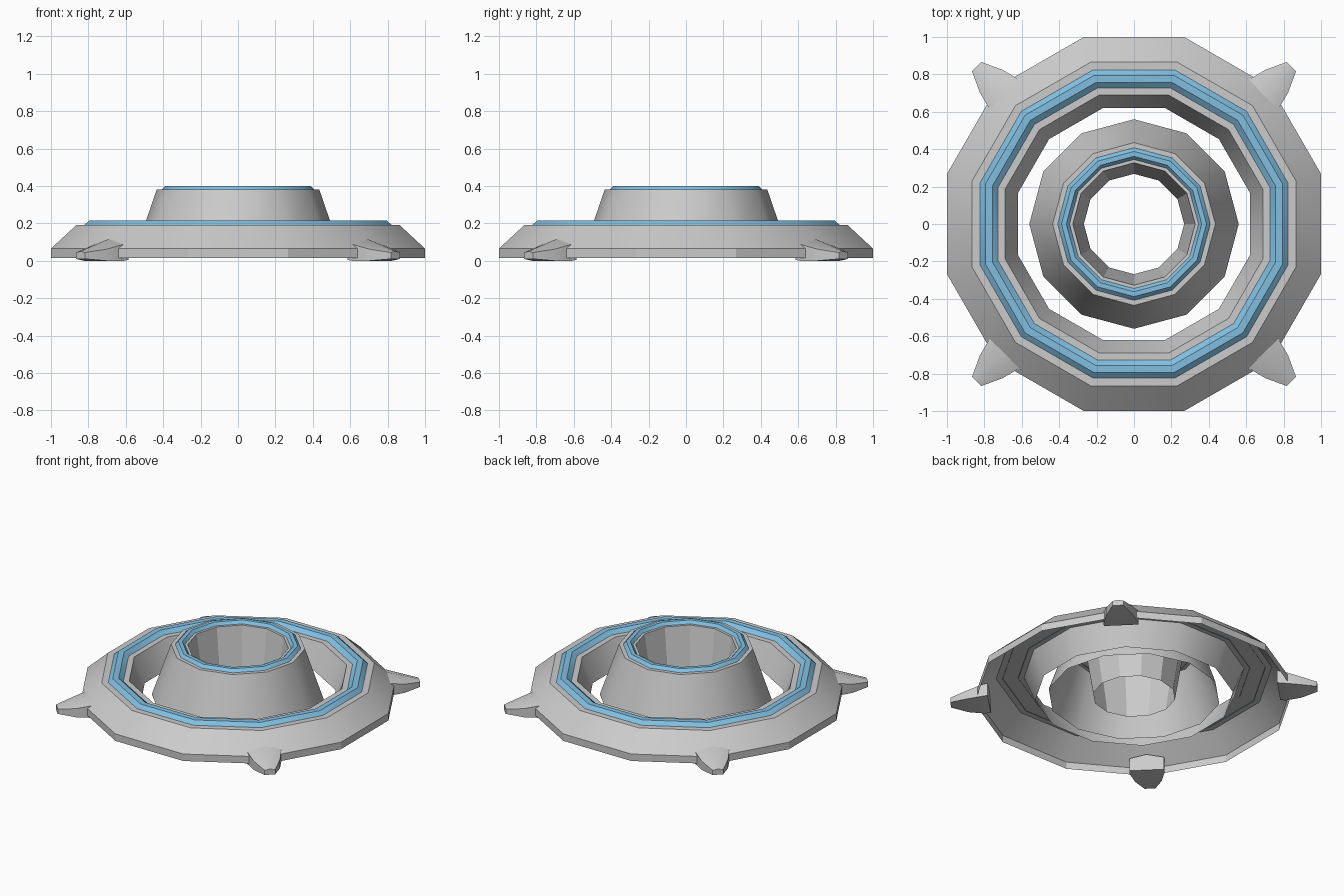
import bpy, bmesh, math

if "Cube" in bpy.data.objects:
    bpy.data.objects.remove(bpy.data.objects["Cube"])

SIDES = 12
FLAT = 1 / math.cos(math.pi / SIDES)   # converts flat-side distance to corner radius

blue = bpy.data.materials.new("blue_trim")
blue.diffuse_color = (0.22, 0.52, 0.75, 1)
blue.use_nodes = True
blue.node_tree.nodes["Principled BSDF"].inputs["Base Color"].default_value = blue.diffuse_color


def finish(name, bm, mat=None):
    mesh = bpy.data.meshes.new(name)
    bm.to_mesh(mesh)
    bm.free()
    ob = bpy.data.objects.new(name, mesh)
    bpy.context.collection.objects.link(ob)
    if mat:
        mesh.materials.append(mat)
    bpy.ops.object.select_all(action='DESELECT')
    ob.select_set(True)
    bpy.context.view_layer.objects.active = ob
    bpy.ops.object.shade_smooth_by_angle(angle=math.radians(29))
    return ob


def lathe(name, profile, turn=0.0, scale=1.0, mat=None):
    """Spin an open (radius, z) profile, listed outside to inside, into 12 sides."""
    bm = bmesh.new()
    rings = []
    for r, z in profile:
        ring = []
        for k in range(SIDES):
            a = turn + 2 * math.pi * k / SIDES
            ring.append(bm.verts.new((r * scale * math.cos(a), r * scale * math.sin(a), z)))
        rings.append(ring)
    for lo, hi in zip(rings, rings[1:]):
        for k in range(SIDES):
            n = (k + 1) % SIDES
            bm.faces.new((lo[k], lo[n], hi[n], hi[k]))
    return finish(name, bm, mat)


def spike(name, angle):
    """Tapering ridged foot, lofted outwards through (distance, half width, bottom, shoulder, ridge)."""
    sections = [(0.94, 0.113, 0.005, 0.095, 0.122),
                (0.976, 0.113, 0.0, 0.088, 0.117),
                (1.08, 0.086, 0.0, 0.062, 0.085),
                (1.19, 0.035, 0.01, 0.044, 0.05)]
    bm = bmesh.new()
    c, s = math.cos(angle), math.sin(angle)
    loops = []
    for u, w, zb, zs, zr in sections:
        pts = [(-w, zb), (w, zb), (w, zs), (0, zr), (-w, zs)]
        loops.append([bm.verts.new((u * c - v * s, u * s + v * c, z)) for v, z in pts])
    for a, b in zip(loops, loops[1:]):
        for k in range(5):
            n = (k + 1) % 5
            bm.faces.new((a[k], a[n], b[n], b[k]))
    bm.faces.new(loops[0])
    bm.faces.new(loops[-1])
    bmesh.ops.recalc_face_normals(bm, faces=bm.faces)
    return finish(name, bm)


# Outer ring: hollow shell, flat sides facing the axes
half = math.pi / SIDES
lathe("outer_ring", [(1.0, 0.015), (1.0, 0.065), (0.865, 0.19), (0.69, 0.19), (0.62, 0.015)],
      half, FLAT)
lathe("outer_ring_trim", [(0.825, 0.188), (0.795, 0.215), (0.757, 0.215), (0.725, 0.188)],
      half, FLAT, blue)

# Inner cone: hollow shell, corners on the axes
lathe("inner_cone", [(0.56, 0.015), (0.435, 0.38), (0.327, 0.38), (0.268, 0.015)])
lathe("inner_cone_trim", [(0.41, 0.378), (0.388, 0.4), (0.362, 0.4), (0.343, 0.378)], mat=blue)

# Four diagonal feet
for i in range(4):
    spike(f"foot_spike_{i + 1}", math.pi / 4 + i * math.pi / 2)
